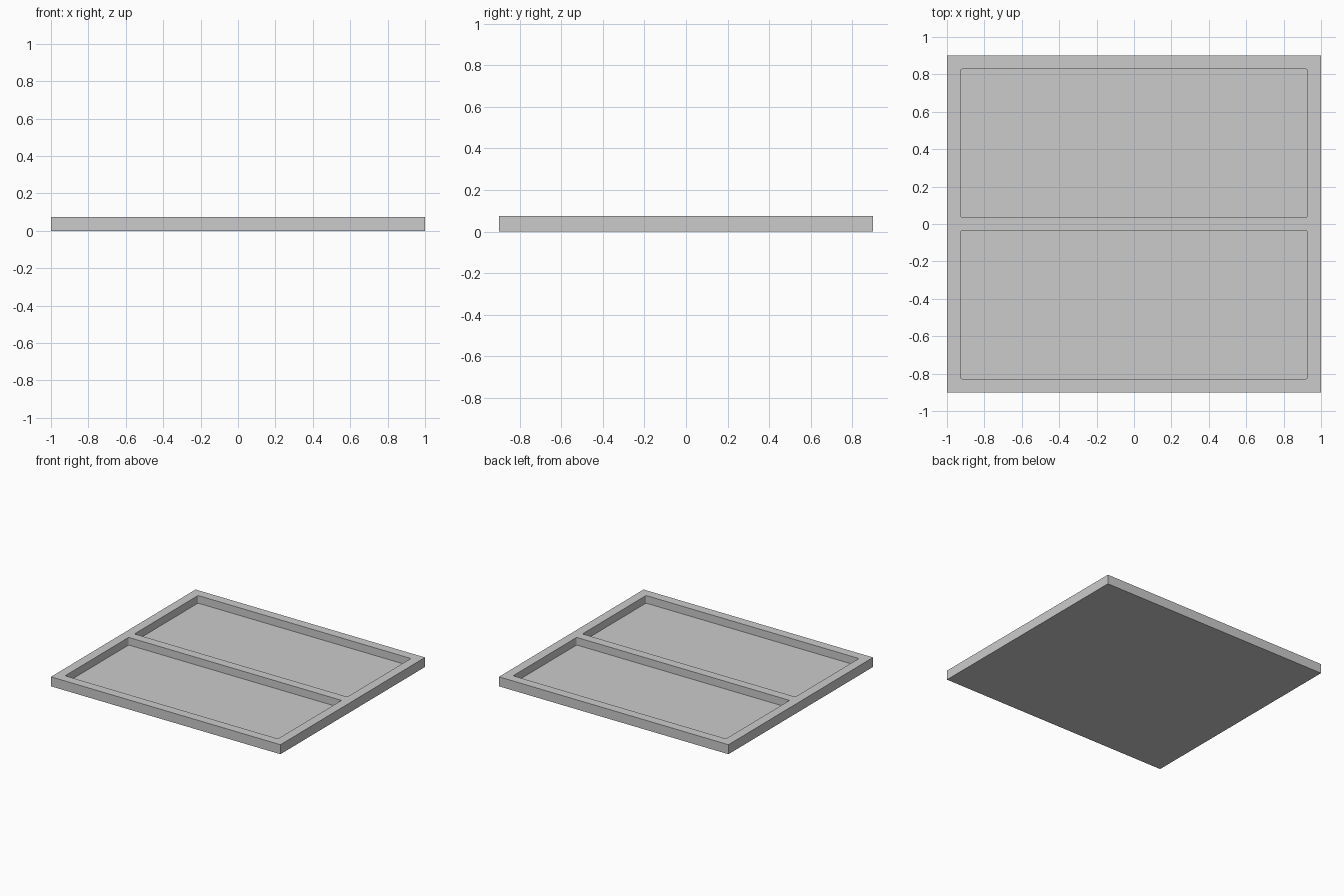
import bpy, bmesh
from mathutils import Matrix

if "Cube" in bpy.data.objects:
    bpy.data.objects.remove(bpy.data.objects["Cube"])

H, FLOOR = 0.075, 0.015


def box(name, size, centre, corner=0.0):
    """Box with optionally rounded vertical edges."""
    bm = bmesh.new()
    bmesh.ops.create_cube(bm, size=1, matrix=Matrix.Translation(centre) @ Matrix.Diagonal((*size, 1)))
    if corner:
        edges = [e for e in bm.edges if abs(e.verts[0].co.z - e.verts[1].co.z) > 1e-4]
        bmesh.ops.bevel(bm, geom=edges, offset=corner, segments=3, profile=0.5, affect='EDGES')
    me = bpy.data.meshes.new(name)
    bm.to_mesh(me)
    bm.free()
    ob = bpy.data.objects.new(name, me)
    bpy.context.collection.objects.link(ob)
    return ob


# Slab body
tray = box("tray", (2, 1.8, H), (0, 0, H / 2))

# Two pockets, one each side of the central divider
y0, y1, cut_h = 0.036, 0.8275, 0.1
for side, label in ((-1, "front"), (1, "back")):
    cutter = box(label + "_pocket_cutter", (1.855, y1 - y0, cut_h),
                 (0, side * (y0 + y1) / 2, FLOOR + cut_h / 2), 0.008)
    cutter.hide_render = True
    cutter.hide_set(True)
    mod = tray.modifiers.new(label + "_pocket", 'BOOLEAN')
    mod.operation = 'DIFFERENCE'
    mod.solver = 'EXACT'
    mod.object = cutter
